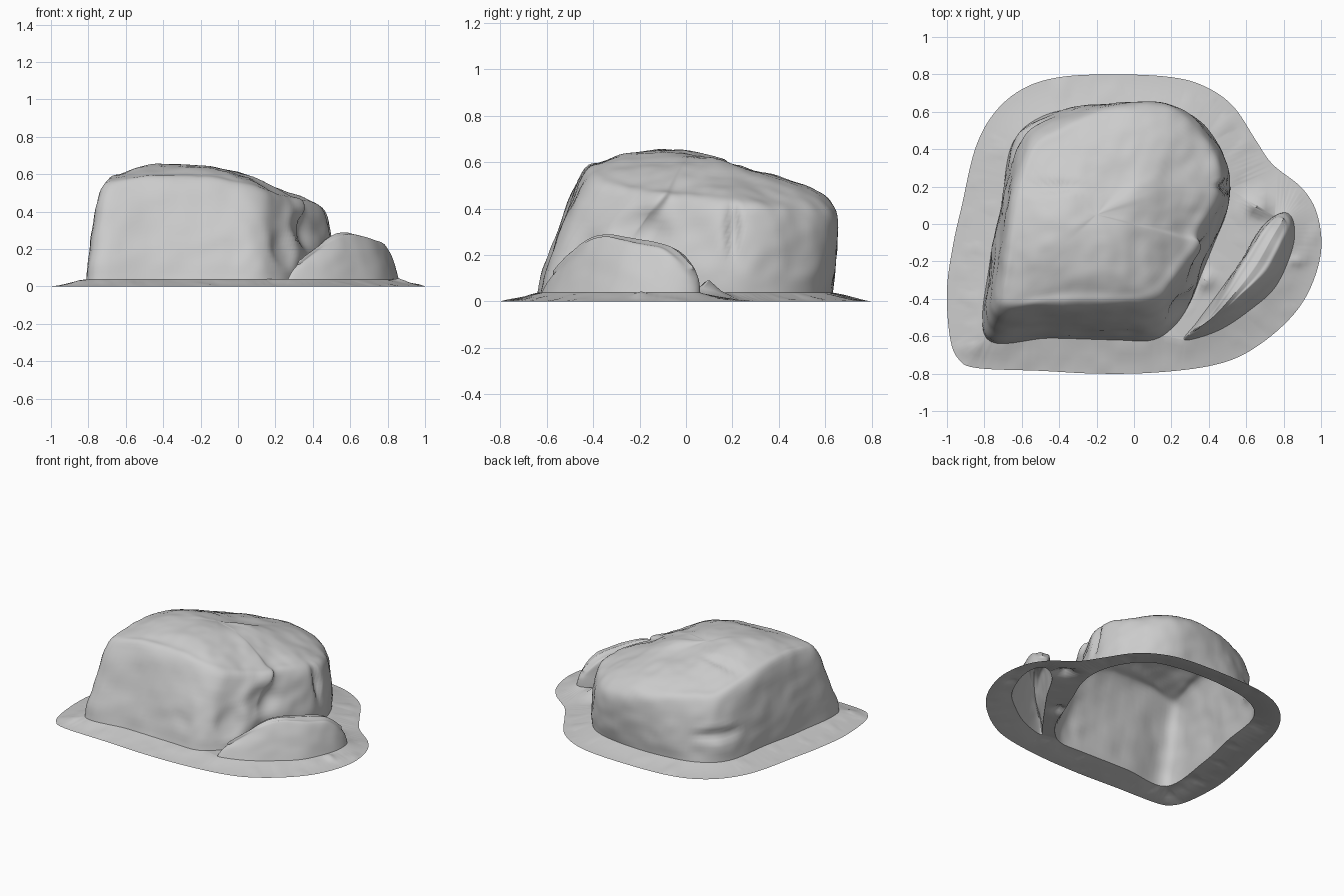
import bpy, bmesh, math
from mathutils import Vector, noise

if "Cube" in bpy.data.objects:
    bpy.data.objects.remove(bpy.data.objects["Cube"])

BASE_Z = 0.038


def spline(pts, steps, closed):
    """Catmull-Rom resampling of a list of vectors."""
    n, out = len(pts), []
    for i in range(n if closed else n - 1):
        def p(k):
            return pts[k % n] if closed else pts[max(0, min(n - 1, k))]
        a, b, c, d = p(i - 1), p(i), p(i + 1), p(i + 2)
        for s in range(steps):
            t = s / steps
            out.append(0.5 * (2 * b + (c - a) * t + (2 * a - 5 * b + 4 * c - d) * t * t
                              + (3 * b - a - 3 * c + d) * t ** 3))
    if not closed:
        out.append(pts[-1].copy())
    return out


def lerp_table(table, x):
    if x <= table[0][0]:
        return table[0][1]
    for (x0, y0), (x1, y1) in zip(table, table[1:]):
        if x <= x1:
            return y0 + (y1 - y0) * (x - x0) / (x1 - x0)
    return table[-1][1]


def finish(bm, name, angle):
    me = bpy.data.meshes.new(name)
    bm.to_mesh(me)
    bm.free()
    ob = bpy.data.objects.new(name, me)
    bpy.context.collection.objects.link(ob)
    bpy.context.view_layer.objects.active = ob
    ob.select_set(True)
    bpy.ops.object.shade_smooth_by_angle(angle=math.radians(angle))
    ob.select_set(False)
    return ob


def rock(name, columns, tips, height, bulge, dents, rough, around=8, up=6):
    """Open-bottomed shell: wall columns base -> shoulder, then over the top to the tips."""
    cols = []
    mid = sum((Vector((c[0], c[1], 0)) for c in columns), Vector()) / len(columns)
    for (bx, by, sx, sy, sz), tip in zip(columns, tips):
        base, sh = Vector((bx, by, BASE_Z)), Vector((sx, sy, sz))
        out = (Vector((bx, by, 0)) - mid).normalized()
        col = [base] + [base.lerp(sh, t) + out * bulge * k for t, k in ((0.3, 0.7), (0.65, 1))] + [sh]
        for t in (0.15, 0.4, 0.7) if height else (0.5,):
            q = sh.lerp(tip, t)
            if height:
                q.z = height(q) + (sz - height(sh)) * (1 - t) ** 3
            col.append(q)
        cols.append(col + [tip.copy()])
    rings = [spline([c[k] for c in cols], around, True) for k in range(len(cols[0]))]
    n = len(rings[0])
    lines = [spline([r[i] for r in rings], up, False) for i in range(n)]
    bm = bmesh.new()
    vs = [[bm.verts.new(p) for p in line] for line in lines]
    for i in range(n):
        a, b = vs[i], vs[(i + 1) % n]
        for j in range(len(a) - 1):
            bm.faces.new((a[j], b[j], b[j + 1], a[j + 1]))
    bmesh.ops.remove_doubles(bm, verts=bm.verts, dist=0.0015)
    bm.normal_update()
    # chipped hollows and weathered roughness
    moves = []
    for v in bm.verts:
        fade = max(0, min(1, (v.co.z - BASE_Z) / 0.08))
        d = rough * noise.noise(v.co * 5) + rough * 0.5 * noise.noise(v.co * 13)
        for c, size, depth in dents:
            r = sum(((v.co[k] - c[k]) / size[k]) ** 2 for k in range(3))
            d -= depth * math.exp(-r * r)
        moves.append(v.normal * d * fade)
    for v, m in zip(bm.verts, moves):
        v.co += m
    finish(bm, name, 50)
    return rings[0]


# Main boulder: base x, y then shoulder x, y, z per column
BOULDER = [
    (-.79, -.61, -.70, -.44, .54), (-.45, -.61, -.42, -.43, .57), (-.1, -.62, -.1, -.43, .55),
    (.1, -.62, .12, -.40, .50), (.22, -.54, .25, -.25, .46), (.30, -.42, .35, -.12, .45),
    (.36, -.27, .34, -.06, .44), (.43, -.1, .40, .05, .42), (.5, .08, .46, .2, .41),
    (.51, .25, .45, .33, .40), (.45, .42, .39, .45, .38), (.32, .56, .28, .57, .38),
    (.1, .62, .1, .64, .40), (-.2, .63, -.2, .6, .43), (-.48, .58, -.43, .5, .45),
    (-.65, .43, -.56, .4, .46), (-.71, .1, -.65, .1, .54), (-.77, -.2, -.69, -.2, .57)]
FX = [(-.79, .5), (-.68, .59), (-.45, .665), (-.1, .64), (.1, .575), (.3, .49), (.45, .42), (.52, .34)]
FY = [(-.45, .55), (-.4, .58), (-.3, .62), (-.1, .67), (.1, .64), (.2, .59), (.5, .52), (.63, .44), (.68, .35)]


def top_height(p):
    return min(lerp_table(FX, p.x), lerp_table(FY, p.y))


centre = Vector((-.2, .05, .63))
boulder_dents = [((.37, -.22, .31), (.1, .13, .09), .04), ((.25, -.45, .2), (.08, .1, .1), .025),
                 ((.5, .2, .32), (.1, .03, .12), .03), ((-.45, .2, .6), (.2, .03, .1), .015),
                 ((-.6, .48, .22), (.15, .15, .04), .025)]
boulder_loop = rock("main_boulder", BOULDER, [centre] * len(BOULDER), top_height, .022,
                    boulder_dents, .012)

# Small crescent boulder; the top closes along a ridge between paired columns
SMALL = [
    (.27, -.62, .32, -.57, .11), (.45, -.57, .45, -.49, .20), (.62, -.46, .58, -.38, .27),
    (.76, -.33, .71, -.25, .25), (.85, -.12, .79, -.1, .22), (.85, .02, .82, .0, .14),
    (.79, .06, .77, .04, .14), (.68, -.02, .69, -.04, .22), (.57, -.20, .59, -.20, .25),
    (.45, -.37, .49, -.37, .26), (.34, -.52, .39, -.51, .18)]
n = len(SMALL)
ridge = [(Vector(SMALL[i][2:]) + Vector(SMALL[-i % n][2:])) / 2 + Vector((0, 0, .02)) for i in range(n)]
small_loop = rock("small_boulder", SMALL, ridge, None, .008, [], .006)

# Ground apron with openings under both boulders
OUTER = [
    (-1, -.35), (-.985, -.6), (-.94, -.72), (-.84, -.77), (-.5, -.785), (-.2, -.8), (.1, -.795),
    (.4, -.76), (.6, -.69), (.8, -.54), (.93, -.37), (1, -.15), (.98, .05), (.9, .19),
    (.74, .32), (.65, .45), (.53, .63), (.38, .735), (.2, .785), (-.1, .8), (-.4, .785),
    (-.6, .72), (-.75, .59), (-.85, .4), (-.92, .1), (-.965, -.1)]
outer_loop = spline([Vector((x, y, 0)) for x, y in OUTER], 6, True)
bm = bmesh.new()
edges, inner = [], []
for loop in (outer_loop, boulder_loop, small_loop):
    vs = [bm.verts.new((p.x, p.y, 0)) for p in loop]
    edges += [bm.edges.new((vs[i], vs[(i + 1) % len(vs)])) for i in range(len(vs))]
    if loop is not outer_loop:
        inner += vs
bmesh.ops.triangle_fill(bm, edges=edges, use_beauty=True, normal=(0, 0, 1))
for v in inner:
    v.co.z = BASE_Z
bmesh.ops.subdivide_edges(bm, edges=bm.edges, cuts=4, use_grid_fill=True)
bumps = [(.66, .1, .05, .05), (.38, -.3, .03, .05), (-.85, -.66, .012, .05), (.87, -.2, .015, .03)]
for v in bm.verts:
    if not v.is_boundary:
        v.co.z = BASE_Z * (max(0, v.co.z) / BASE_Z) ** 1.3
        v.co.z += .008 * max(0, noise.noise(v.co * 9)) + sum(
            h * math.exp(-((v.co.x - x) ** 2 + (v.co.y - y) ** 2) / r ** 2) for x, y, h, r in bumps)
bmesh.ops.recalc_face_normals(bm, faces=bm.faces)
bm.normal_update()
if sum(f.normal.z for f in bm.faces) < 0:
    bmesh.ops.reverse_faces(bm, faces=bm.faces)
finish(bm, "ground_apron", 60)
